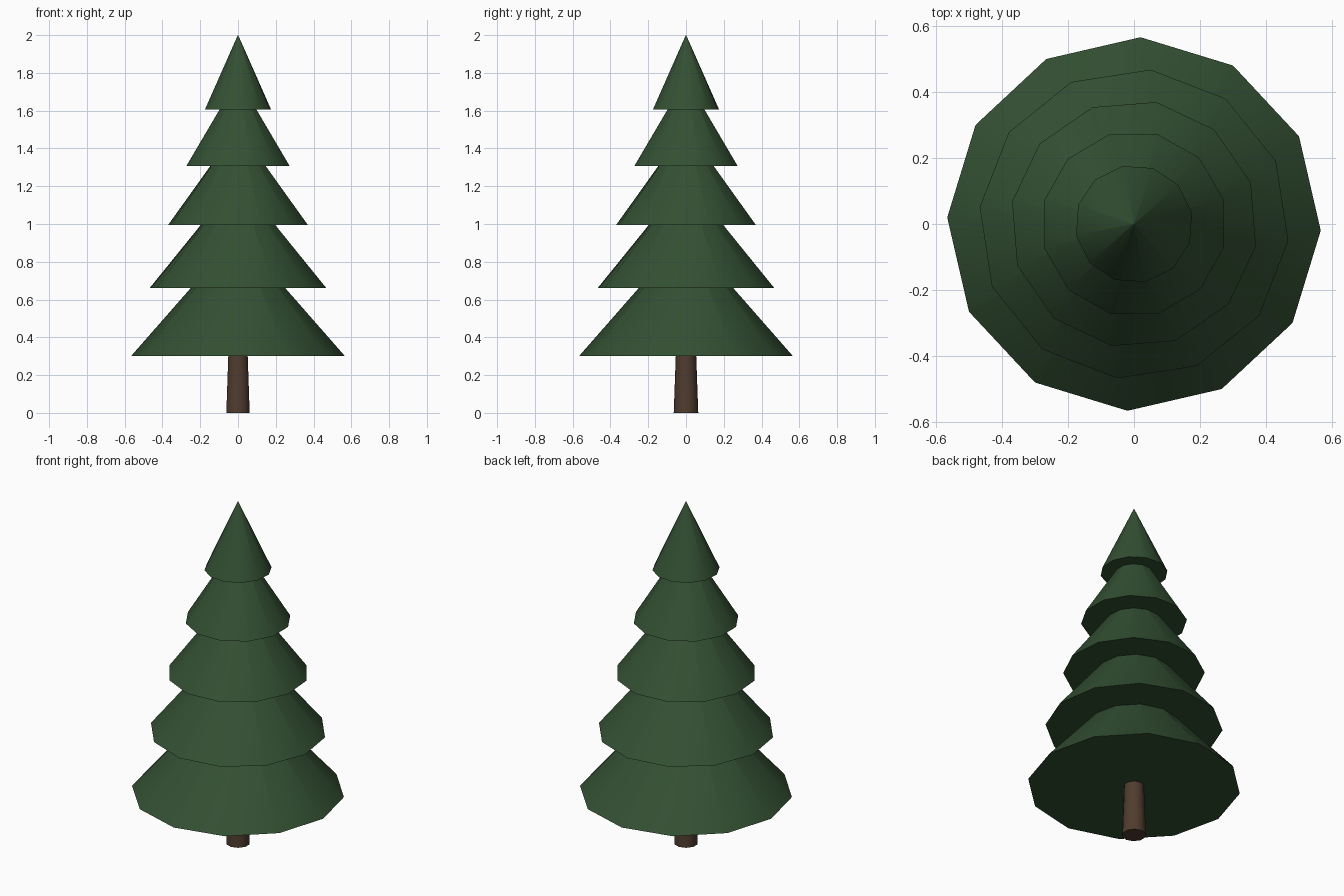
import bpy
import math

if "Cube" in bpy.data.objects:
    bpy.data.objects.remove(bpy.data.objects["Cube"])


def material(name, rgb):
    m = bpy.data.materials.new(name)
    m.diffuse_color = (*rgb, 1)
    m.use_nodes = True
    m.node_tree.nodes["Principled BSDF"].inputs["Base Color"].default_value = m.diffuse_color
    return m


def cone(name, sides, r1, r2, z0, z1, turn, mat):
    bpy.ops.mesh.primitive_cone_add(vertices=sides, radius1=r1, radius2=r2, depth=z1 - z0,
                                    location=(0, 0, (z0 + z1) / 2),
                                    rotation=(0, 0, math.radians(turn)))
    ob = bpy.context.object
    ob.name = name
    ob.data.materials.append(mat)
    bpy.ops.object.shade_smooth_by_angle(angle=math.radians(40))
    return ob


green = material("needle green", (0.033, 0.080, 0.033))
brown = material("bark brown", (0.080, 0.045, 0.027))

# Trunk, running a little way into the foliage
cone("trunk", 10, 0.065, 0.052, 0.0, 0.36, 0, brown)

# Five foliage tiers, each turned slightly further: base radius, base height, tip height
tiers = [(0.567, 0.30, 0.945), (0.471, 0.66, 1.237), (0.376, 0.995, 1.51),
         (0.282, 1.308, 1.77), (0.179, 1.605, 2.0)]
for i, (r, z0, z1) in enumerate(tiers):
    cone(f"foliage_tier_{i + 1}", 12, r, 0.001, z0, z1, -2 - 4.2 * i, green)
